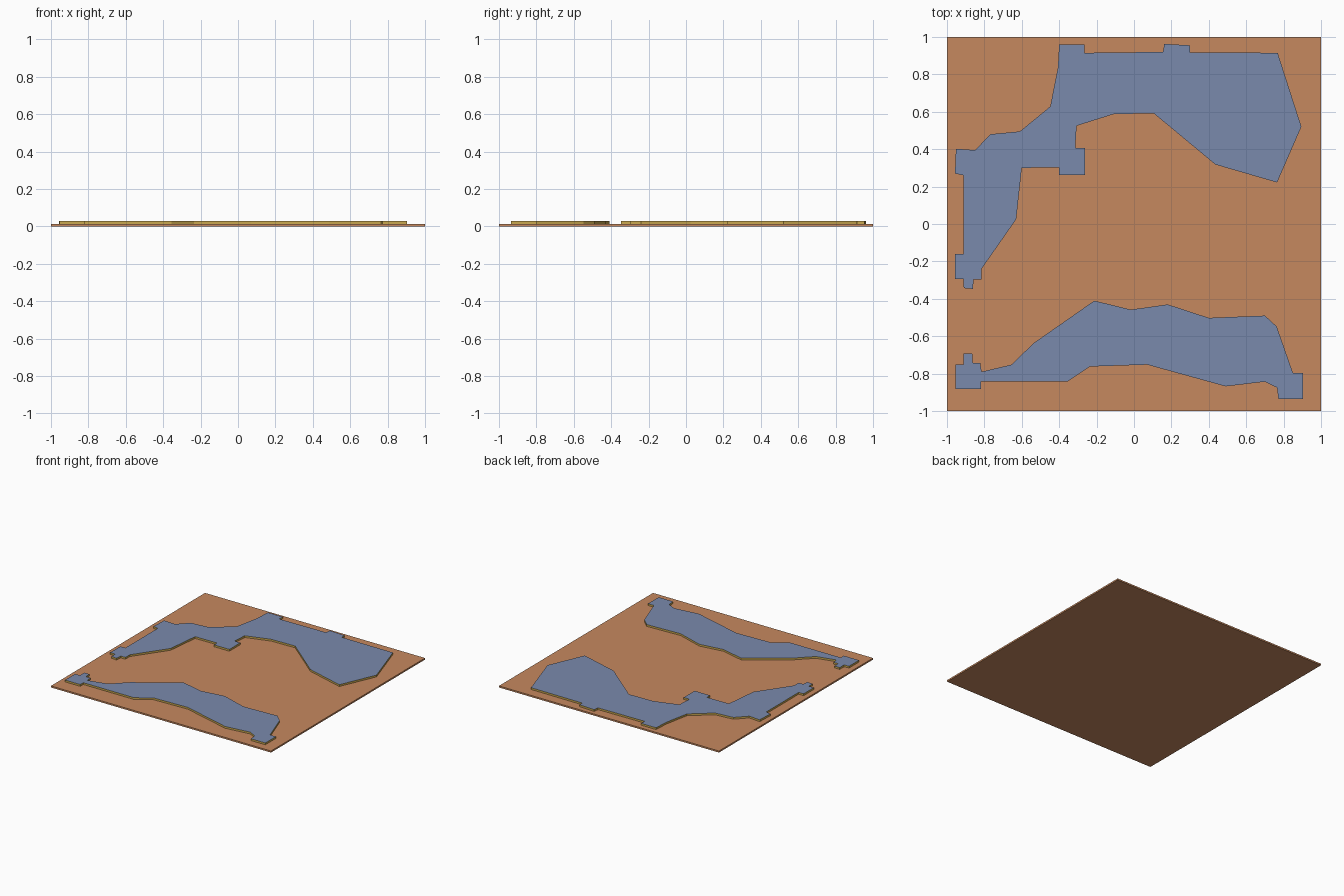
import bpy, bmesh

if "Cube" in bpy.data.objects:
    bpy.data.objects.remove(bpy.data.objects["Cube"])

BASE_TOP, PLATE_TOP = 0.013, 0.028


def material(name, rgb):
    m = bpy.data.materials.new(name)
    m.diffuse_color = (*rgb, 1)
    m.use_nodes = True
    m.node_tree.nodes["Principled BSDF"].inputs["Base Color"].default_value = m.diffuse_color
    return m


orange = material("clay_orange", (0.565, 0.25, 0.114))
blue = material("slate_blue", (0.195, 0.254, 0.413))
gold = material("gold_edge", (0.60, 0.40, 0.08))


def slab(name, outline, z0, z1, side_mat, top_mat):
    """Extrude a flat outline; upward faces get their own colour."""
    bm = bmesh.new()
    face = bm.faces.new([bm.verts.new((x, y, z0)) for x, y in outline])
    ext = bmesh.ops.extrude_face_region(bm, geom=[face], use_keep_orig=True)
    top = [v for v in ext["geom"] if isinstance(v, bmesh.types.BMVert)]
    bmesh.ops.translate(bm, verts=top, vec=(0, 0, z1 - z0))
    bmesh.ops.recalc_face_normals(bm, faces=bm.faces)
    for f in bm.faces:
        f.material_index = 1 if f.normal.z > 0.5 else 0
    me = bpy.data.meshes.new(name)
    bm.to_mesh(me)
    bm.free()
    me.materials.append(side_mat)
    me.materials.append(top_mat)
    ob = bpy.data.objects.new(name, me)
    bpy.context.collection.objects.link(ob)
    return ob


# Square base sheet
slab("base_sheet", [(-1, -1), (1, -1), (1, 1), (-1, 1)], 0, BASE_TOP, orange, orange)

# Large rear plate: back edge, right lobe, inner edge, left arm
rear = [
    (-.40, .96), (-.265, .96), (-.265, .915), (.155, .92), (.162, .963),
    (.30, .955), (.30, .918), (.768, .915), (.895, .52), (.765, .222),
    (.435, .318), (.105, .592), (-.11, .587), (-.307, .525), (-.314, .405),
    (-.262, .405), (-.262, .262), (-.402, .262), (-.402, .303), (-.60, .30),
    (-.63, .025), (-.815, -.24), (-.815, -.298), (-.857, -.298),
    (-.862, -.347), (-.91, -.343), (-.912, -.293), (-.957, -.293),
    (-.957, -.16), (-.912, -.16), (-.912, .26), (-.957, .27), (-.952, .402),
    (-.85, .395), (-.767, .48), (-.61, .495), (-.448, .628), (-.407, .835),
]
slab("rear_plate", rear, BASE_TOP, PLATE_TOP, gold, blue)

# Long front plate
front = [
    (-.955, -.882), (-.955, -.752), (-.912, -.75), (-.912, -.693),
    (-.865, -.693), (-.862, -.743), (-.822, -.743), (-.815, -.79),
    (-.655, -.752), (-.537, -.637), (-.212, -.41), (-.017, -.458),
    (.18, -.43), (.40, -.502), (.70, -.49), (.763, -.548), (.85, -.797),
    (.903, -.797), (.903, -.935), (.772, -.935), (.765, -.875), (.70, -.843),
    (.49, -.868), (.07, -.752), (-.235, -.762), (-.355, -.842),
    (-.817, -.842), (-.817, -.882),
]
slab("front_plate", front, BASE_TOP, PLATE_TOP, gold, blue)
